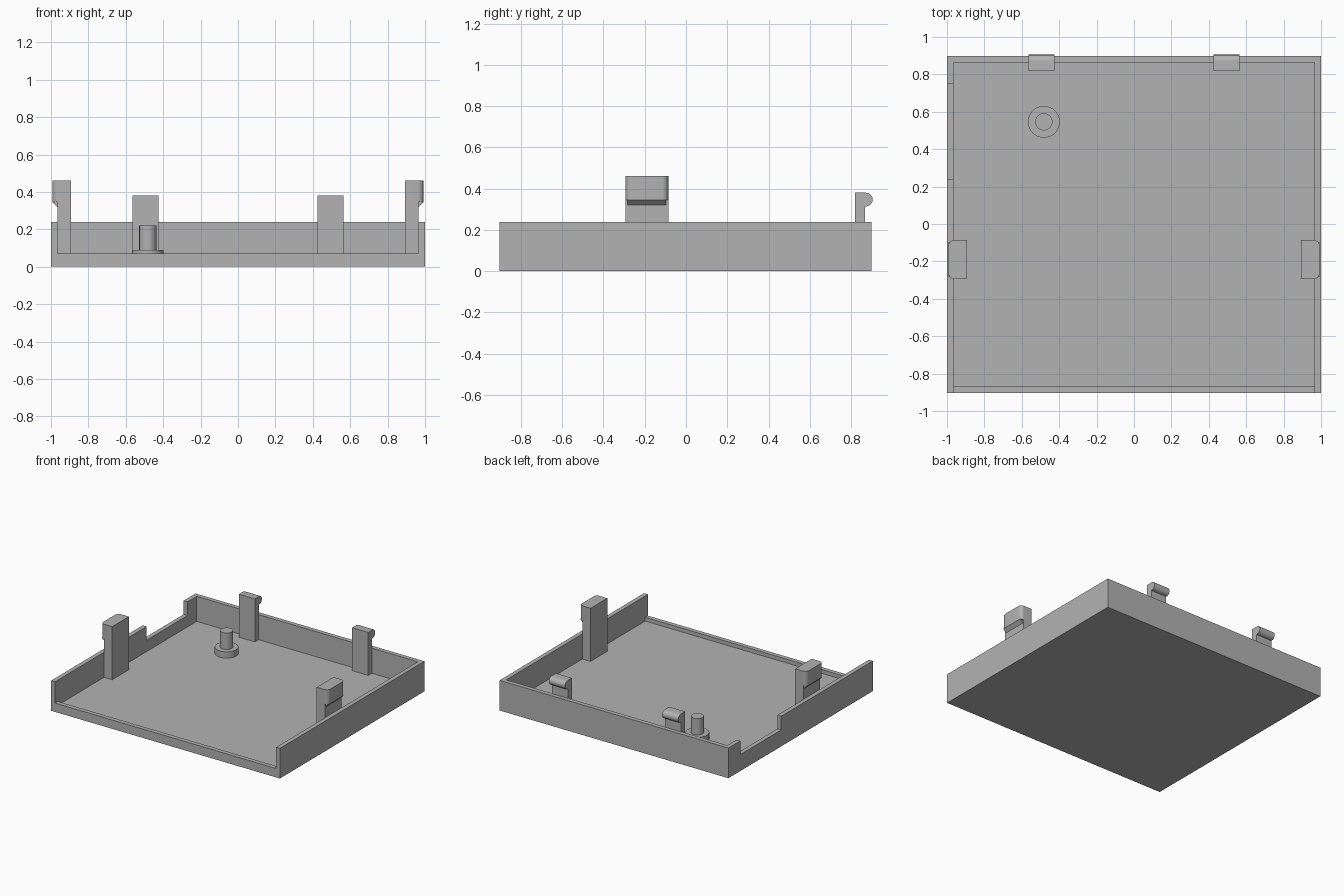
import bpy, bmesh, math

cube = bpy.data.objects.get("Cube")
if cube:
    bpy.data.objects.remove(cube, do_unlink=True)

grey = bpy.data.materials.new("grey_plastic")
grey.use_nodes = True
colour = (0.45, 0.45, 0.45, 1)
grey.diffuse_color = colour
grey.node_tree.nodes["Principled BSDF"].inputs["Base Color"].default_value = colour

FRONT, BACK, WALL = -0.904, 0.898, 0.034
FLOOR, LIP, NOTCH, RIM = 0.04, 0.07, 0.13, 0.238


def add_object(name, bm, smooth=False):
    bmesh.ops.recalc_face_normals(bm, faces=bm.faces)
    mesh = bpy.data.meshes.new(name)
    bm.to_mesh(mesh)
    bm.free()
    mesh.materials.append(grey)
    obj = bpy.data.objects.new(name, mesh)
    bpy.context.collection.objects.link(obj)
    if smooth:
        bpy.ops.object.select_all(action="DESELECT")
        obj.select_set(True)
        bpy.context.view_layer.objects.active = obj
        bpy.ops.object.shade_smooth_by_angle(angle=math.radians(35))
    return obj


def prism(bm, points, offset):
    """Extrude a closed outline of 3D points along an offset."""
    face = bm.faces.new([bm.verts.new(p) for p in points])
    new = bmesh.ops.extrude_face_region(bm, geom=[face])["geom"]
    verts = [v for v in new if isinstance(v, bmesh.types.BMVert)]
    bmesh.ops.translate(bm, verts=verts, vec=offset)


def box(name, x0, x1, y0, y1, z0, z1):
    bm = bmesh.new()
    prism(bm, [(x0, y0, z0), (x1, y0, z0), (x1, y1, z0), (x0, y1, z0)], (0, 0, z1 - z0))
    return add_object(name, bm)


def arc(cx, cy, r, start, end, steps):
    angles = [math.radians(start + (end - start) * i / steps) for i in range(steps + 1)]
    return [(cx + r * math.cos(a), cy + r * math.sin(a)) for a in angles]


# Tray: solid block with cavity, open front and side notch cut away
tray = box("tray", -1, 1, FRONT, BACK, 0, RIM)
inner = 1 - WALL
cutters = [
    box("cavity_cutter", -inner, inner, FRONT + WALL, BACK - WALL, FLOOR, 1),
    box("front_opening_cutter", -inner, inner, -1.1, FRONT + 0.1, LIP, 1),
    box("side_notch_cutter", -1.1, -0.9, 0.24, 0.75, NOTCH, 1),
]
for cutter in cutters:
    cutter.hide_render = True
    mod = tray.modifiers.new(cutter.name, "BOOLEAN")
    mod.operation = "DIFFERENCE"
    mod.solver = "EXACT"
    mod.object = cutter
bpy.context.view_layer.update()
cut_mesh = bpy.data.meshes.new_from_object(
    tray.evaluated_get(bpy.context.evaluated_depsgraph_get()))
tray.modifiers.clear()
tray.data = cut_mesh
for cutter in cutters:
    bpy.data.objects.remove(cutter, do_unlink=True)

# Side clips: flat stem and a hook with rounded outer corners
y0, y1, r = -0.294, -0.086, 0.03
for name, s in (("left", 1), ("right", -1)):
    x_in, x_stem, x_out = 0.894, 0.966, 0.992
    box(name + "_clip_stem", *sorted((s * x_in, s * x_stem)), y0, y1, FLOOR, 0.345)
    outline = [(x_in, y1), (x_in, y0)]
    outline += arc(x_out - r, y0 + r, r, -90, 0, 6)
    outline += arc(x_out - r, y1 - r, r, 0, 90, 6)
    bm = bmesh.new()
    prism(bm, [(s * x, y, 0.345) for x, y in outline], (0, 0, 0.46 - 0.345))
    # sloped underside of the hook
    prism(bm, [(s * x_stem, y0 + 0.01, 0.32), (s * x_stem, y0 + 0.01, 0.345),
               (s * x_out, y0 + 0.01, 0.345)], (0, y1 - y0 - 0.02, 0))
    add_object(name + "_clip_hook", bm, smooth=True)

# Back clips: one side profile with a round bead at the top
for name, x0 in (("left", 0.425), ("right", -0.565)):
    profile = [(0.818, 0.38), (0.818, FLOOR), (0.868, FLOOR)]
    profile += arc(0.872, 0.347, 0.033, -97, 90, 14)
    bm = bmesh.new()
    prism(bm, [(x0, y, z) for y, z in profile], (0.14, 0, 0))
    add_object(name + "_back_clip", bm, smooth=True)

# Locating peg: round base and pin
for name, radius, top in (("peg_base", 0.085, 0.09), ("peg_pin", 0.046, 0.22)):
    bm = bmesh.new()
    ring = arc(-0.482, 0.546, radius, 0, 360, 40)[:-1]
    prism(bm, [(x, y, FLOOR) for x, y in ring], (0, 0, top - FLOOR))
    add_object(name, bm, smooth=True)
